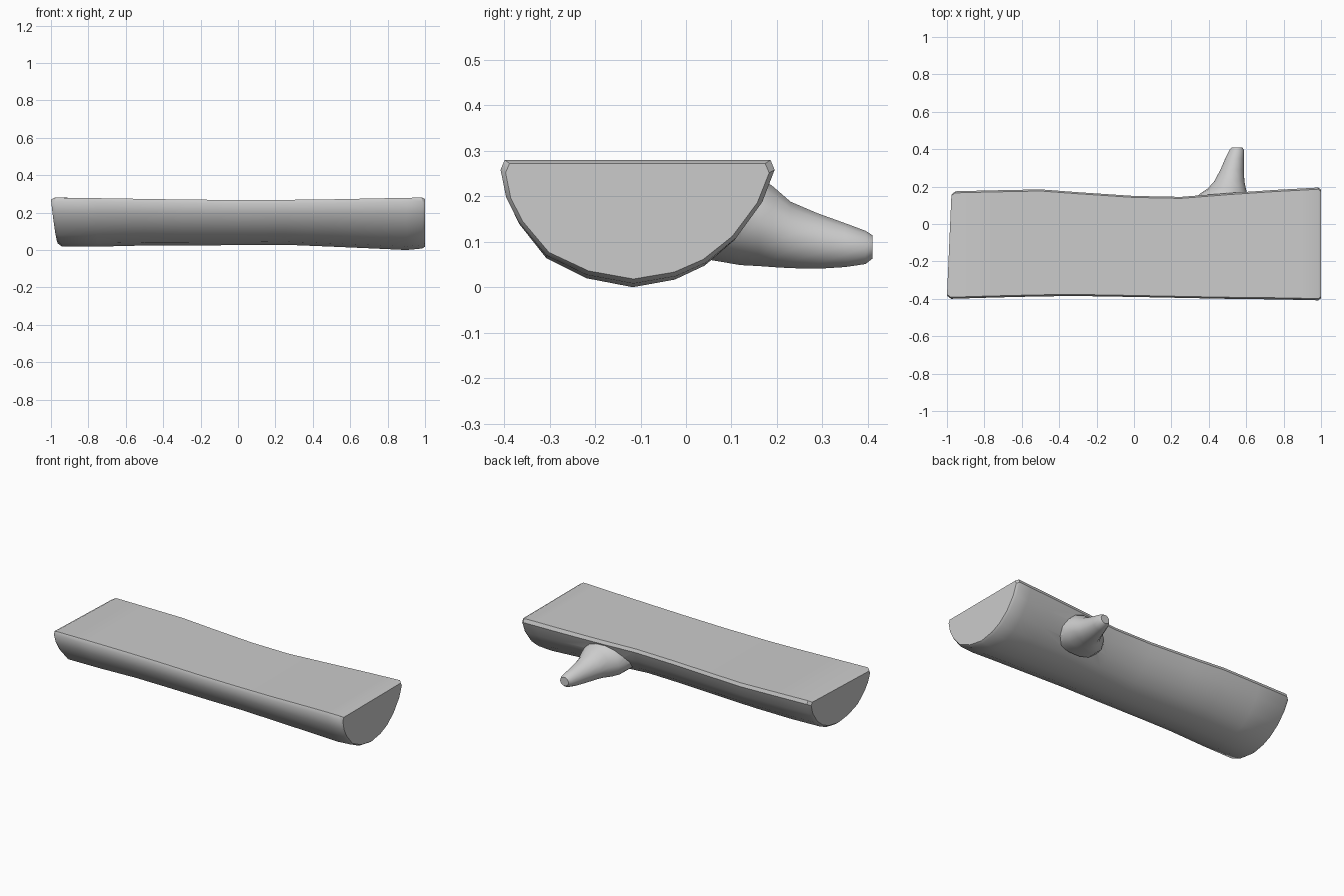
import bpy, bmesh, math

cube = bpy.data.objects.get("Cube")
if cube:
    bpy.data.objects.remove(cube, do_unlink=True)

wood = bpy.data.materials.new("plain grey")
wood.use_nodes = True
grey = (0.6, 0.6, 0.6, 1)
wood.diffuse_color = grey
wood.node_tree.nodes["Principled BSDF"].inputs["Base Color"].default_value = grey


def loft(name, rings):
    """Skin a list of equal-length point rings and cap both ends."""
    bm = bmesh.new()
    loops = [[bm.verts.new(p) for p in ring] for ring in rings]
    n = len(loops[0])
    for a, b in zip(loops, loops[1:]):
        for i in range(n):
            j = (i + 1) % n
            bm.faces.new((a[i], a[j], b[j], b[i]))
    bm.faces.new(loops[0])
    bm.faces.new(loops[-1])
    bmesh.ops.recalc_face_normals(bm, faces=bm.faces)
    mesh = bpy.data.meshes.new(name)
    bm.to_mesh(mesh)
    bm.free()
    mesh.materials.append(wood)
    obj = bpy.data.objects.new(name, mesh)
    bpy.context.collection.objects.link(obj)
    return obj


# Half-round section: u across (-1 front, 1 back), v up (0 bottom, 1 flat top)
SECTION = [(-0.97, 1), (-1, 0.92), (-0.96, 0.7), (-0.87, 0.5), (-0.67, 0.23),
           (-0.37, 0.07), (-0.03, 0), (0.28, 0.06), (0.5, 0.17), (0.72, 0.37),
           (0.91, 0.66), (1, 0.92), (0.97, 1)]

# Stations along the log: x, front y, back y, bottom z, top z
STATIONS = [(-1, -0.385, 0.16, 0.035, 0.27), (-0.98, -0.4, 0.175, 0.02, 0.28),
            (-0.75, -0.393, 0.18, 0.018, 0.277), (-0.5, -0.387, 0.185, 0.024, 0.273),
            (-0.3, -0.385, 0.17, 0.024, 0.27), (0, -0.39, 0.15, 0.026, 0.267),
            (0.25, -0.395, 0.145, 0.028, 0.268), (0.5, -0.4, 0.165, 0.018, 0.271),
            (0.75, -0.403, 0.182, 0.007, 0.276), (0.9, -0.406, 0.19, 0, 0.279),
            (0.985, -0.408, 0.195, 0.008, 0.28), (1, -0.397, 0.183, 0.018, 0.272)]


def log_ring(x, front, back, low, high):
    ring = []
    for u, v in SECTION:
        # The left end face leans a little
        lean = 0.012 * (u + 1) + 0.025 * (1 - v) if x < -0.9 else 0
        ring.append((x + lean, (front + back) / 2 + u * (back - front) / 2,
                     low + v * (high - low)))
    return ring


log = loft("half_log", [log_ring(*s) for s in STATIONS])

# Branch stations: y, left x, right x, bottom z, top z
BRANCH = [(0.04, 0.3, 0.63, 0.06, 0.24), (0.12, 0.32, 0.615, 0.046, 0.25),
          (0.16, 0.35, 0.605, 0.044, 0.245), (0.19, 0.395, 0.598, 0.042, 0.225),
          (0.23, 0.43, 0.59, 0.04, 0.19), (0.29, 0.462, 0.588, 0.039, 0.164),
          (0.35, 0.488, 0.588, 0.043, 0.142), (0.395, 0.51, 0.588, 0.05, 0.125),
          (0.41, 0.522, 0.58, 0.062, 0.115)]


def branch_ring(y, x0, x1, z0, z1, sides=14):
    angles = [math.tau * i / sides for i in range(sides)]
    return [((x0 + x1) / 2 + math.cos(a) * (x1 - x0) / 2, y,
             (z0 + z1) / 2 + math.sin(a) * (z1 - z0) / 2) for a in angles]


branch = loft("branch_stub", [branch_ring(*s) for s in BRANCH])

# Fuse the branch into the log
union = log.modifiers.new("fuse_branch", "BOOLEAN")
union.operation = "UNION"
union.solver = "EXACT"
union.object = branch
bpy.ops.object.select_all(action="DESELECT")
log.select_set(True)
bpy.context.view_layer.objects.active = log
bpy.ops.object.modifier_apply(modifier=union.name)
bpy.data.objects.remove(branch, do_unlink=True)
bpy.ops.object.shade_smooth_by_angle(angle=math.radians(35))
